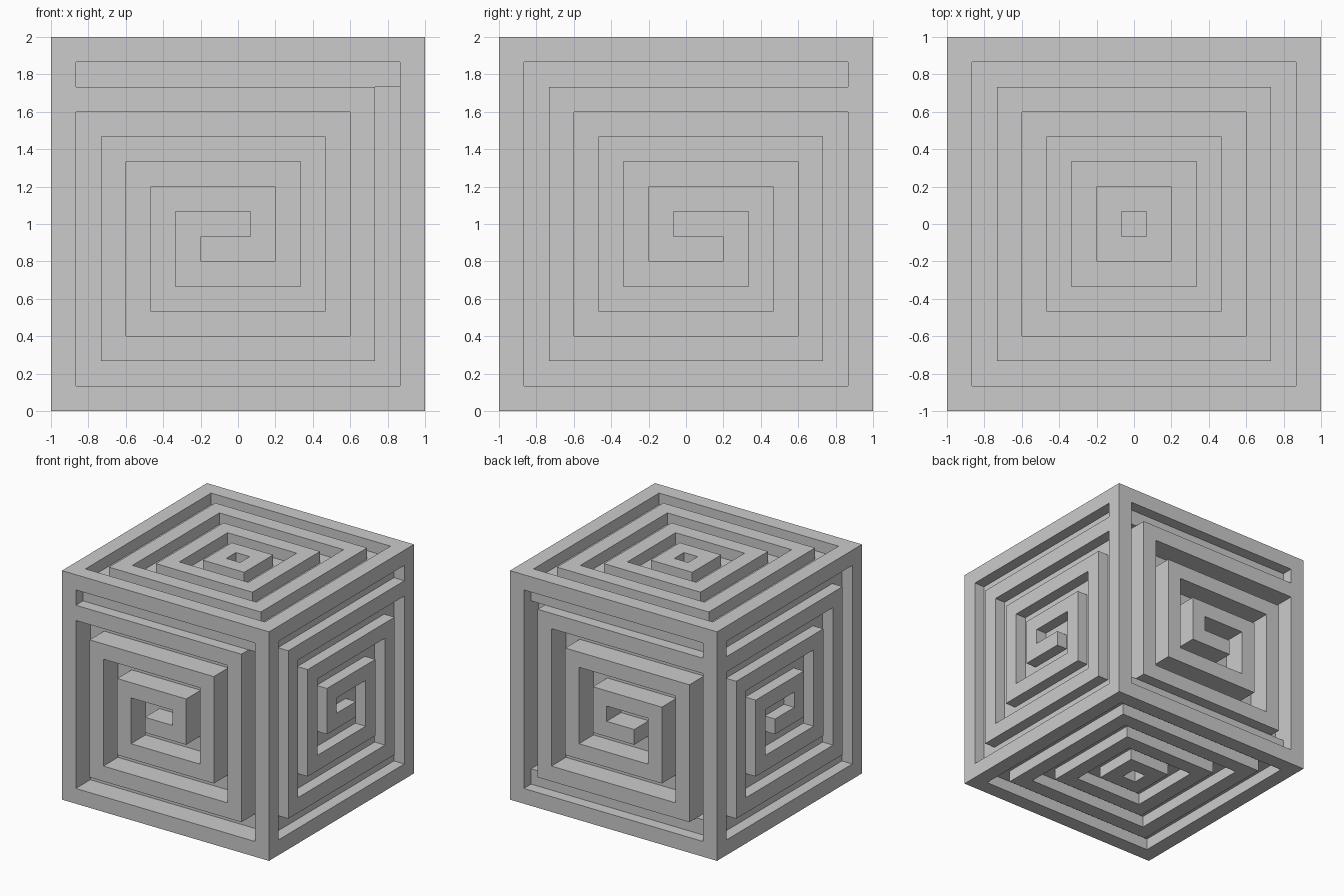
import bpy, bmesh
from mathutils import Vector

if "Cube" in bpy.data.objects:
    bpy.data.objects.remove(bpy.data.objects["Cube"])

N = 15            # cells along each cube edge
S = 2 / N         # cell size
DEEP, SHALLOW = 0.2, 0.1


def spiral(mirrored, depth, shallow_rows=()):
    """Groove depth per cell of a square spiral starting at the top slot."""
    c, r = 13, 13
    cells = {(c, r)}
    dirs = [(-1, 0), (0, -1), (1, 0), (0, 1)]
    for i, n in enumerate([12, 12, 12, 10, 10, 8, 8, 6, 6, 4, 4, 2, 2]):
        dc, dr = dirs[i % 4]
        for _ in range(n):
            c, r = c + dc, r + dr
            cells.add((c, r))
    return {(14 - a if mirrored else a, b): SHALLOW if b in shallow_rows else depth
            for a, b in cells}


def rings(depth):
    """Groove depth per cell of concentric square rings."""
    return {(c, r): depth for c in range(N) for r in range(N)
            if max(abs(c - 7), abs(r - 7)) % 2 == 0}


def carved_face(bm, u, v, grooves):
    """One cube side with its groove cells pushed inward."""
    u, v = Vector(u), Vector(v)
    n = u.cross(v)
    centre = Vector((0, 0, 1))

    def pt(c, r, d):
        return centre + u * (c * S - 1) + v * (r * S - 1) + n * (1 - d)

    def quad(*pts):
        bm.faces.new([bm.verts.new(p) for p in pts])

    for c in range(N):
        for r in range(N):
            d = grooves.get((c, r), 0)
            ring = [(c, r), (c + 1, r), (c + 1, r + 1), (c, r + 1)]
            quad(*[pt(a, b, d) for a, b in ring])
            # walls up to any shallower neighbour
            for k, (dc, dr) in enumerate([(0, -1), (1, 0), (0, 1), (-1, 0)]):
                e = grooves.get((c + dc, r + dr), 0)
                if e < d:
                    a, b = ring[k], ring[(k + 1) % 4]
                    quad(pt(*a, e), pt(*b, e), pt(*b, d), pt(*a, d))


bm = bmesh.new()
# front, right, back, left
carved_face(bm, (1, 0, 0), (0, 0, 1), spiral(True, DEEP, (13,)))
carved_face(bm, (0, 1, 0), (0, 0, 1), spiral(False, SHALLOW))
carved_face(bm, (-1, 0, 0), (0, 0, 1), spiral(False, DEEP, (1, 13)))
carved_face(bm, (0, -1, 0), (0, 0, 1), spiral(True, SHALLOW))
# top, bottom
carved_face(bm, (1, 0, 0), (0, 1, 0), rings(SHALLOW))
carved_face(bm, (1, 0, 0), (0, -1, 0), rings(SHALLOW))

bmesh.ops.remove_doubles(bm, verts=bm.verts, dist=0.0005)
mesh = bpy.data.meshes.new("maze_cube")
bm.to_mesh(mesh)
bm.free()
obj = bpy.data.objects.new("maze_cube", mesh)
bpy.context.collection.objects.link(obj)
